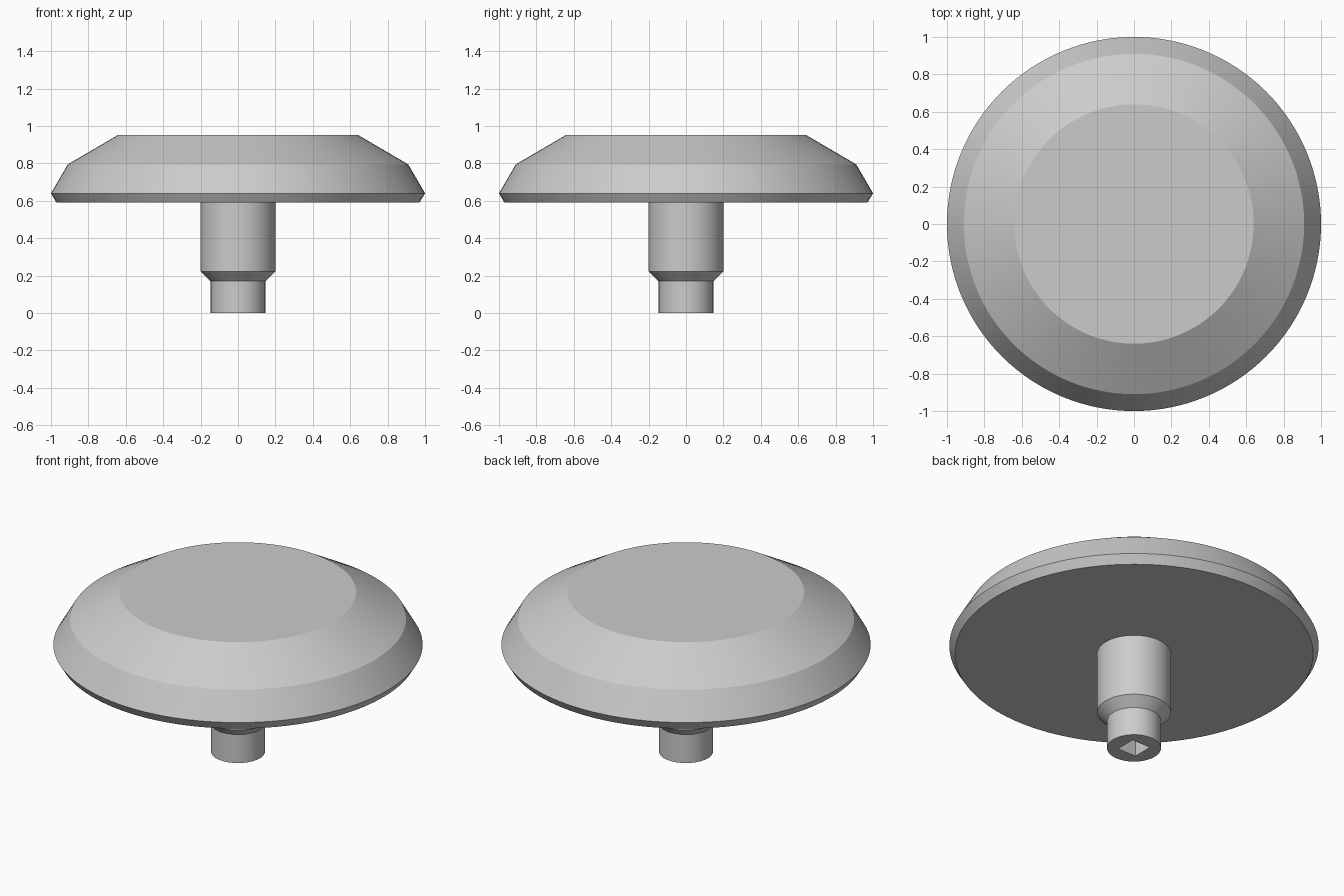
import bpy
import bmesh
import math

SEGMENTS = 128

if "Cube" in bpy.data.objects:
    bpy.data.objects.remove(bpy.data.objects["Cube"], do_unlink=True)

grey = bpy.data.materials.new("light grey")
grey.use_nodes = True
colour = (0.6, 0.6, 0.6, 1)
grey.diffuse_color = colour
grey.node_tree.nodes["Principled BSDF"].inputs["Base Color"].default_value = colour


def finish(name, bm):
    bmesh.ops.recalc_face_normals(bm, faces=bm.faces)
    mesh = bpy.data.meshes.new(name)
    bm.to_mesh(mesh)
    bm.free()
    obj = bpy.data.objects.new(name, mesh)
    mesh.materials.append(grey)
    bpy.context.collection.objects.link(obj)
    return obj


def turned(name, profile):
    """Closed turned solid from (radius, height) pairs, bottom to top."""
    bm = bmesh.new()
    rings = []
    for radius, z in profile:
        angles = [math.tau * i / SEGMENTS for i in range(SEGMENTS)]
        rings.append([bm.verts.new((radius * math.cos(a), radius * math.sin(a), z))
                      for a in angles])
    for low, high in zip(rings, rings[1:]):
        for i in range(SEGMENTS):
            j = (i + 1) % SEGMENTS
            bm.faces.new((low[i], low[j], high[j], high[i]))
    bm.faces.new(rings[0])
    bm.faces.new(rings[-1])
    return finish(name, bm)


def activate(obj):
    bpy.ops.object.select_all(action="DESELECT")
    obj.select_set(True)
    bpy.context.view_layer.objects.active = obj


# Wide bevelled head and stepped stem
head = turned("head", [(0.97, 0.59), (1.0, 0.64), (0.91, 0.795), (0.64, 0.953)])
stem = turned("stem", [(0.146, 0), (0.146, 0.17), (0.2, 0.222), (0.2, 0.6)])

# Square socket cut up into the stem's end
SIDE, DEPTH = 0.122, 0.3
bm = bmesh.new()
bmesh.ops.create_cube(bm, size=1)
bmesh.ops.scale(bm, vec=(SIDE, SIDE, DEPTH * 2), verts=bm.verts)
cutter = finish("socket_cutter", bm)
cutter.hide_render = True
activate(stem)
cut = stem.modifiers.new("socket", "BOOLEAN")
cut.operation = "DIFFERENCE"
cut.solver = "EXACT"
cut.object = cutter
bpy.ops.object.modifier_apply(modifier=cut.name)
bpy.data.objects.remove(cutter, do_unlink=True)

# Smooth round sides with crisp rims
for part in (head, stem):
    activate(part)
    bpy.ops.object.shade_smooth_by_angle(angle=math.radians(20))
